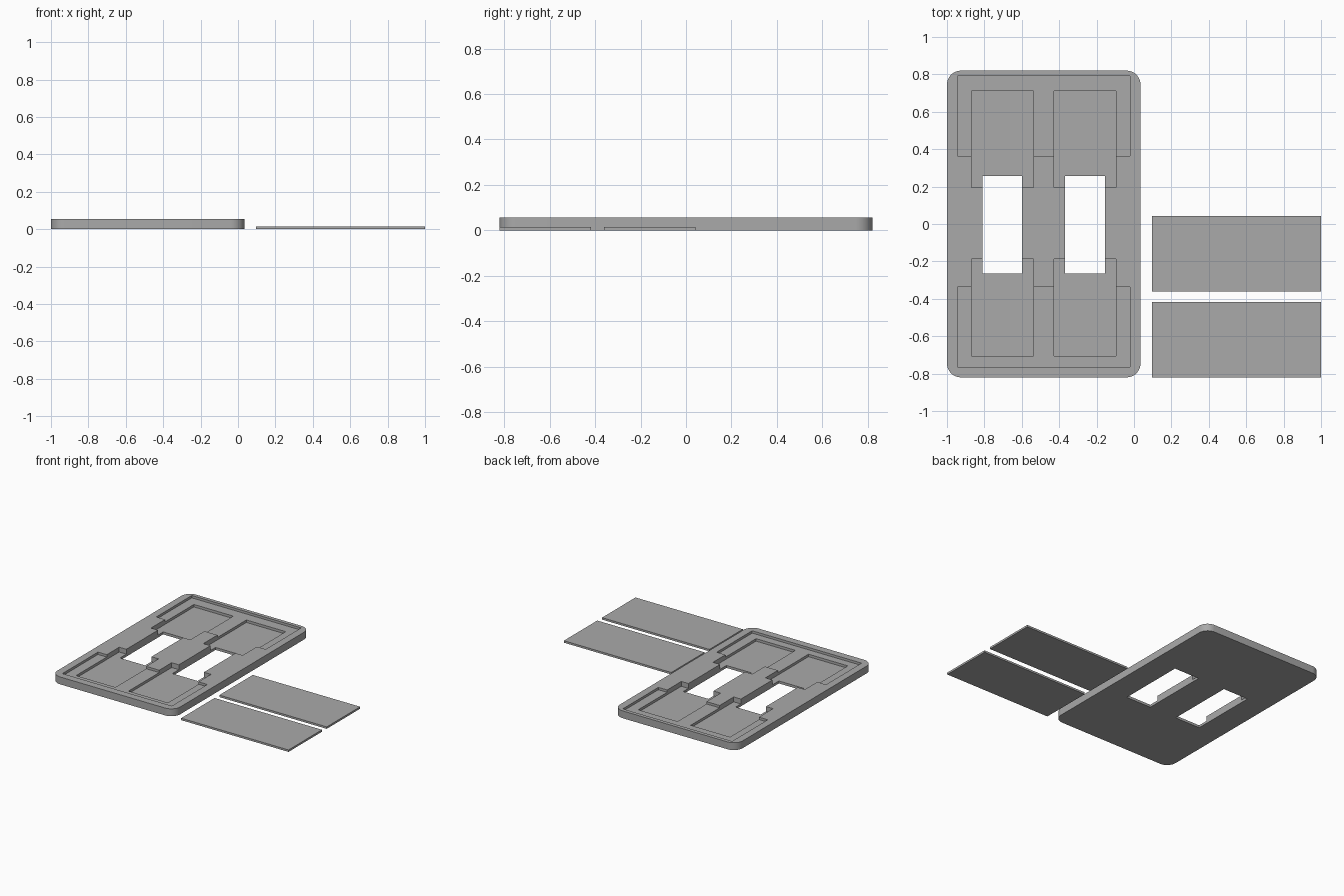
import bpy
import bmesh
import math

if "Cube" in bpy.data.objects:
    bpy.data.objects.remove(bpy.data.objects["Cube"], do_unlink=True)

grey = bpy.data.materials.new("plain_grey")
grey.use_nodes = True
colour = (0.4, 0.4, 0.4, 1)
grey.diffuse_color = colour
grey.node_tree.nodes["Principled BSDF"].inputs["Base Color"].default_value = colour


def box(name, x, y, z, radius=0):
    """Box from ranges, with optional rounded upright corners."""
    bm = bmesh.new()
    bmesh.ops.create_cube(bm, size=1)
    for v in bm.verts:
        for i, (low, high) in enumerate((x, y, z)):
            v.co[i] = high if v.co[i] > 0 else low
    if radius:
        upright = [e for e in bm.edges
                   if abs(e.verts[0].co.z - e.verts[1].co.z) > 0.001]
        bmesh.ops.bevel(bm, geom=upright, offset=radius, segments=10,
                        profile=0.5, affect='EDGES')
    mesh = bpy.data.meshes.new(name)
    bm.to_mesh(mesh)
    bm.free()
    mesh.materials.append(grey)
    obj = bpy.data.objects.new(name, mesh)
    bpy.context.collection.objects.link(obj)
    return obj


def cut(target, x, y, z):
    """Subtract a box and remove the cutter."""
    cutter = box("cutter", x, y, z)
    cutter.hide_render = True
    mod = target.modifiers.new("cut", 'BOOLEAN')
    mod.operation = 'DIFFERENCE'
    mod.solver = 'EXACT'
    mod.object = cutter
    bpy.context.view_layer.objects.active = target
    bpy.ops.object.modifier_apply(modifier=mod.name)
    bpy.data.objects.remove(cutter, do_unlink=True)


THICK, LEDGE, FLOOR, ABOVE = 0.056, 0.038, 0.019, 0.1

# Rounded base plate
plate = box("base_plate", (-1, 0.035), (-0.82, 0.82), (0, THICK), 0.075)

# Shallow recesses that take the covers
for y in ((-0.765, -0.337), (0.364, 0.792)):
    cut(plate, (-0.944, -0.022), y, (LEDGE, ABOVE))

# Deep pockets and through windows, two columns
for left in (-0.87, -0.428):
    for y in ((-0.706, -0.187), (0.194, 0.712)):
        cut(plate, (left, left + 0.332), y, (FLOOR, ABOVE))
    cut(plate, (left + 0.06, left + 0.272), (-0.264, 0.256), (-ABOVE, ABOVE))

# Smooth corners, crisp edges
bpy.ops.object.select_all(action='DESELECT')
plate.select_set(True)
bpy.context.view_layer.objects.active = plate
bpy.ops.object.shade_smooth_by_angle(angle=math.radians(30))

# Loose covers lying beside the plate
for name, y in (("front_cover", (-0.82, -0.418)), ("back_cover", (-0.36, 0.042))):
    box(name, (0.095, 1), y, (0, 0.015))
